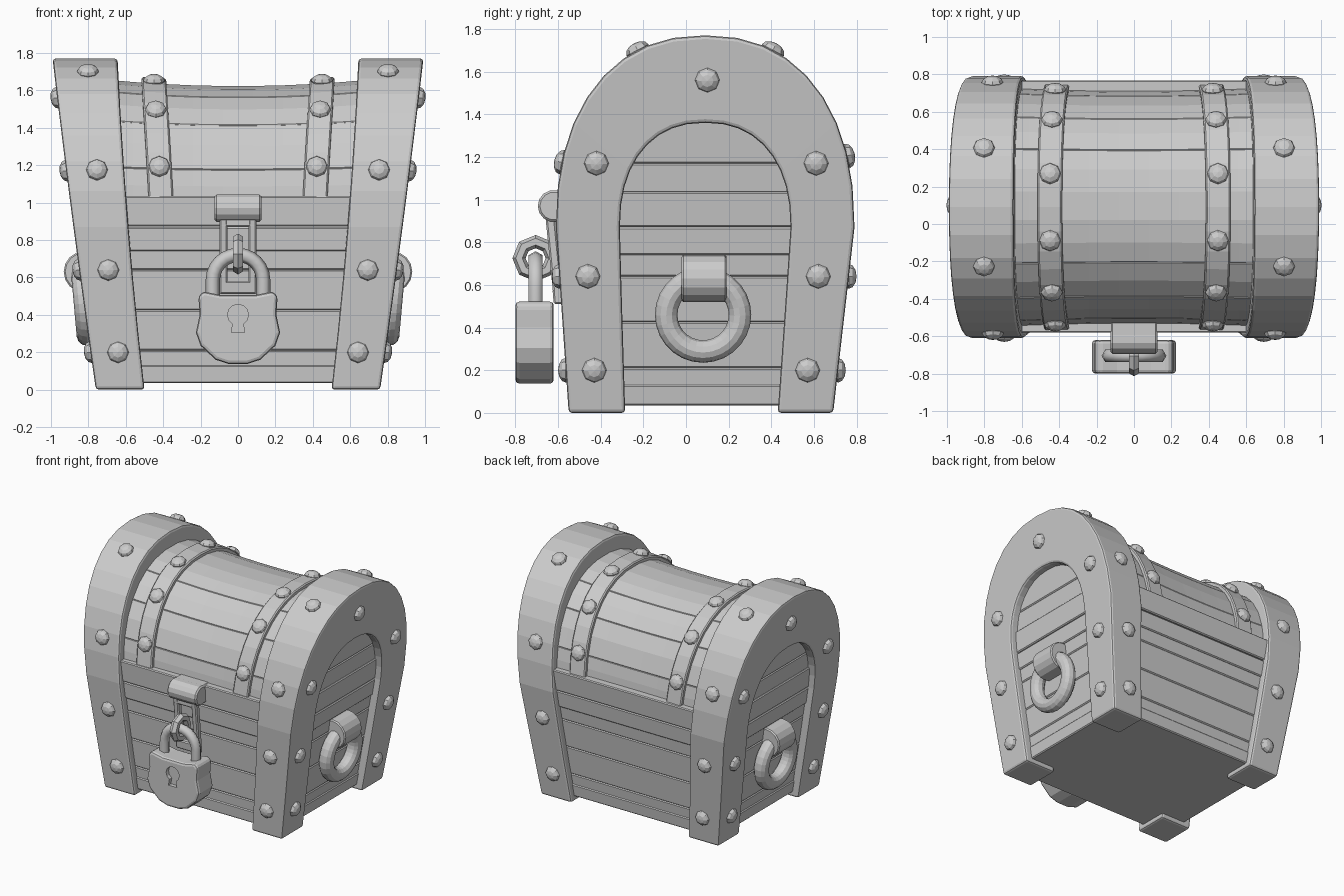
import bpy, bmesh
from math import sin, cos, pi, radians
from mathutils import Matrix, Vector

cube = bpy.data.objects.get("Cube")
if cube:
    bpy.data.objects.remove(cube)

gray = bpy.data.materials.new("plain_gray")
gray.use_nodes = True
gray.diffuse_color = (0.6, 0.6, 0.6, 1)
gray.node_tree.nodes["Principled BSDF"].inputs["Base Color"].default_value = (0.6, 0.6, 0.6, 1)

SEAM = 0.87     # height where lid meets body
MID = 0.09      # centre of the chest in depth
FULL = 0.88     # below 1 makes the arches fuller than an ellipse


# Leaning outlines of the chest
def x_out(z): return 0.76 + 0.145 * z - 0.008 * z * z
def x_in(z): return 0.50 + 0.115 * z - 0.019 * z * z
def y_front(z): return -0.55 - 0.069 * z
def y_back(z): return 0.69 + 0.115 * z


def power(v, e):
    return abs(v) ** e * (1 if v > 0 else -1)


def arc(t, a, b):
    return MID - a * power(cos(t), FULL), SEAM + b * power(sin(t), FULL)


def arc_normal(t, a, b):
    return 0, -power(cos(t), 2 - FULL) / a, power(sin(t), 2 - FULL) / b


def finish(name, bm, bevel=0.0, segments=1):
    bmesh.ops.recalc_face_normals(bm, faces=bm.faces)
    mesh = bpy.data.meshes.new(name)
    bm.to_mesh(mesh)
    bm.free()
    mesh.materials.append(gray)
    ob = bpy.data.objects.new(name, mesh)
    bpy.context.collection.objects.link(ob)
    if bevel:
        mod = ob.modifiers.new("bevel", 'BEVEL')
        mod.width, mod.segments = bevel, segments
        mod.limit_method, mod.angle_limit = 'ANGLE', radians(40)
    return ob


def skin(name, rings, bevel=0.0, segments=1):
    """Closed solid through matching loops of points, capped at both ends."""
    bm = bmesh.new()
    loops = [[bm.verts.new(p) for p in ring] for ring in rings]
    n = len(loops[0])
    for lo, hi in zip(loops, loops[1:]):
        for i in range(n):
            j = (i + 1) % n
            bm.faces.new((lo[i], lo[j], hi[j], hi[i]))
    bm.faces.new(loops[0])
    bm.faces.new(loops[-1])
    return finish(name, bm, bevel, segments)


def layer(name, z0, z1, inset, side_inset, bevel=0.007):
    """Box course that follows the lean of the chest walls."""
    rings = []
    for z in (z0, z1):
        x, f, b = x_out(z) - side_inset, y_front(z) + inset, y_back(z) - inset
        rings.append([(-x, f, z), (x, f, z), (x, b, z), (-x, b, z)])
    return skin(name, rings, bevel)


def box(name, x0, x1, y0, y1, z0, z1, bevel=0.01, lean=0.0):
    return skin(name, [[(x0, y0 + d, z), (x1, y0 + d, z), (x1, y1 + d, z), (x0, y1 + d, z)]
                       for z, d in ((z0, 0), (z1, lean))], bevel)


def extrude_y(name, outline, y0, y1, bevel=0.0, segments=1):
    return skin(name, [[(x, y, z) for x, z in outline] for y in (y0, y1)], bevel, segments)


def circle(cx, cz, r, n):
    return [(cx + r * cos(2 * pi * i / n), cz + r * sin(2 * pi * i / n)) for i in range(n)]


# Plank courses of the body, with bottom trim and upper rim
courses = (0.04, 0.21, 0.425, 0.64, SEAM)
for i, (z0, z1) in enumerate(zip(courses, courses[1:])):
    layer(f"body_planks_{i + 1}", z0, z1, 0.055, 0.06)
layer("body_bottom_trim", 0.035, 0.13, 0.048, 0.053)
layer("body_upper_rim", 0.74, SEAM - 0.002, 0.045, 0.05)
layer("lid_rim", SEAM + 0.002, 1.035, 0.04, 0.05)

# End boards of the lid, seen through the arches
for i, (z0, z1) in enumerate(((1.03, 1.17), (1.17, 1.38))):
    rings = [[(sx * (x_out(z) - 0.06), y, z) for sx, y in
              ((-1, MID - 0.42), (1, MID - 0.42), (1, MID + 0.42), (-1, MID + 0.42))]
             for z in (z0, z1)]
    skin(f"lid_end_boards_{i + 1}", rings, 0.007)


# Sagging barrel surface of the lid
def barrel(x, t, lift=0.0):
    sag = (x / 0.6) ** 2
    y, z = arc(t, 0.63 + 0.012 * sag + lift, 0.755 + 0.025 * sag + lift)
    return x, y, z


def shell(name, t0, t1, steps, x_at, lift, depth, bevel):
    rings = []
    for k in range(steps + 1):
        t = t0 + (t1 - t0) * k / steps
        xs = x_at(t)
        rings.append([barrel(x, t, lift) for x in xs] +
                     [barrel(x, t, lift - depth) for x in reversed(xs)])
    return skin(name, rings, bevel)


plank_x = [-0.72 + 0.16 * i for i in range(10)]
edges = [radians(a) for a in (7, 21, 43.5, 65, 116, 136, 159, 173)]
for i, (t0, t1) in enumerate(zip(edges, edges[1:])):
    steps = max(2, round((t1 - t0) / radians(11)))
    shell(f"lid_plank_{i + 1}", t0, t1, steps, lambda t: plank_x, 0, 0.08, 0.004)


def strap_x(t):
    return 0.405 + 0.045 * sin(t)


for s, side in ((1, "left"), (-1, "right")):
    shell(f"lid_strap_{side}", radians(9), radians(171), 18,
          lambda t: [s * (strap_x(t) - 0.066), s * (strap_x(t) + 0.066)], 0.028, 0.06, 0.008)

# End frames: front leg, arch and back leg in one sweep
levels = (0.0, 0.3, 0.6)
sweep = [((y_front(z), z), (-0.285 - 0.03 * z, z)) for z in levels]
sweep += [(arc(pi * k / 18, 0.70, 0.90), arc(pi * k / 18, 0.40, 0.49)) for k in range(19)]
sweep += [((y_back(z), z), (0.43 + 0.07 * z, z)) for z in reversed(levels)]
for s, side in ((1, "left"), (-1, "right")):
    skin(f"end_frame_{side}",
         [[(s * x_in(zo), yo, zo), (s * x_out(zo), yo, zo),
           (s * x_out(zi), yi, zi), (s * x_in(zi), yi, zi)]
          for (yo, zo), (yi, zi) in sweep], 0.016, 2)


# Rivets
def rivets(name, spots):
    bm = bmesh.new()
    for pos, normal in spots:
        rot = Vector(normal).to_track_quat('Z', 'Y').to_matrix().to_4x4()
        bmesh.ops.create_uvsphere(bm, u_segments=8, v_segments=6, radius=1,
                                  matrix=Matrix.Translation(pos) @ rot @ Matrix.Diagonal((0.058, 0.058, 0.036, 1)))
    finish(name, bm)


frame_spots, strap_spots = [], []
for s in (1, -1):
    for z in (0.2, 0.64):
        x = s * ((x_in(z) + x_out(z)) / 2 - 0.014)
        frame_spots += [((x, y_front(z), z), (0, -1, 0)), ((x, y_back(z), z), (0, 1, 0))]
    for deg in (17, 66, 114, 161):
        t = radians(deg)
        y, z = arc(t, 0.70, 0.90)
        frame_spots.append(((s * (x_in(z) + x_out(z) - 0.02) / 2, y, z), arc_normal(t, 0.7, 0.9)))
    for y, z in ((-0.43, 0.2), (-0.46, 0.64), (-0.42, 1.17), (MID + 0.01, 1.56),
                 (0.61, 1.17), (0.62, 0.64), (0.57, 0.2)):
        frame_spots.append(((s * x_out(z), y, z), (s, 0, -0.13)))
    for deg in (21, 49.5, 77, 103, 132, 159):
        t = radians(deg)
        strap_spots.append((barrel(s * strap_x(t), t, 0.03), arc_normal(t, 0.66, 0.79)))
rivets("frame_rivets", frame_spots)
rivets("strap_rivets", strap_spots)


# Ring handles on the ends
def torus(name, loc, rot, major, minor, n, m):
    bpy.ops.mesh.primitive_torus_add(location=loc, rotation=rot, major_radius=major,
                                     minor_radius=minor, major_segments=n, minor_segments=m)
    ob = bpy.context.object
    ob.name = name
    ob.data.materials.append(gray)


for s, side in ((1, "left"), (-1, "right")):
    torus(f"ring_handle_{side}", (s * 0.825, 0.08, 0.46), (0, s * (pi / 2 + 0.09), 0), 0.173, 0.053, 28, 12)
    extrude_y(f"ring_holder_{side}", circle(s * 0.822, 0.63, 0.11, 16), -0.02, 0.19, 0.008)

# Hasp: rolled hinge, slotted strap and staple
rings = [[(x, -0.62 + y, 0.97 + z) for y, z in circle(0, 0, 0.075, 14)] for x in (-0.125, 0.125)]
skin("hasp_hinge", rings, 0.01)
box("hasp_mount", -0.125, 0.125, -0.63, -0.52, 0.90, 1.04)
for s, side in ((1, "left"), (-1, "right")):
    x0, x1 = sorted((s * 0.055, s * 0.1))
    box(f"hasp_strip_{side}", x0, x1, -0.62, -0.575, 0.53, 0.93, 0.008, -0.04)
box("hasp_end", -0.1, 0.1, -0.62, -0.575, 0.51, 0.58, 0.008, -0.006)
box("hasp_top", -0.1, 0.1, -0.655, -0.61, 0.87, 0.93, 0.008)
torus("hasp_staple", (0, -0.705, 0.725), (0, pi / 2, 0), 0.078, 0.031, 8, 6)

# Padlock shackle
path = [(-0.135, 0.46)] + [(-0.135 * cos(pi * k / 12), 0.585 + 0.135 * sin(pi * k / 12))
                           for k in range(13)] + [(0.135, 0.46)]
curve = bpy.data.curves.new("padlock_shackle", 'CURVE')
curve.dimensions = '3D'
curve.bevel_depth, curve.bevel_resolution = 0.038, 1
spline = curve.splines.new('POLY')
spline.points.add(len(path) - 1)
for point, (x, z) in zip(spline.points, path):
    point.co = (x, -0.705, z, 1)
curve.materials.append(gray)
bpy.context.collection.objects.link(bpy.data.objects.new("padlock_shackle", curve))

# Padlock body with a sunk keyhole
half = [(0.09, 0.505), (0.185, 0.525), (0.212, 0.5), (0.205, 0.4), (0.225, 0.305),
        (0.2, 0.235), (0.12, 0.16), (0.05, 0.137)]
body = extrude_y("padlock_body", half + [(-x, z) for x, z in reversed(half)], -0.8, -0.62, 0.03, 2)
hole = [(0.056 * cos(radians(a)), 0.4 + 0.056 * sin(radians(a))) for a in range(-60, 241, 30)]
cutter = extrude_y("keyhole_cutter", hole + [(-0.036, 0.305), (0.036, 0.305)], -0.9, -0.77)
cutter.hide_render = True
cutter.hide_viewport = True
cut = body.modifiers.new("keyhole", 'BOOLEAN')
cut.operation, cut.object, cut.solver = 'DIFFERENCE', cutter, 'EXACT'
